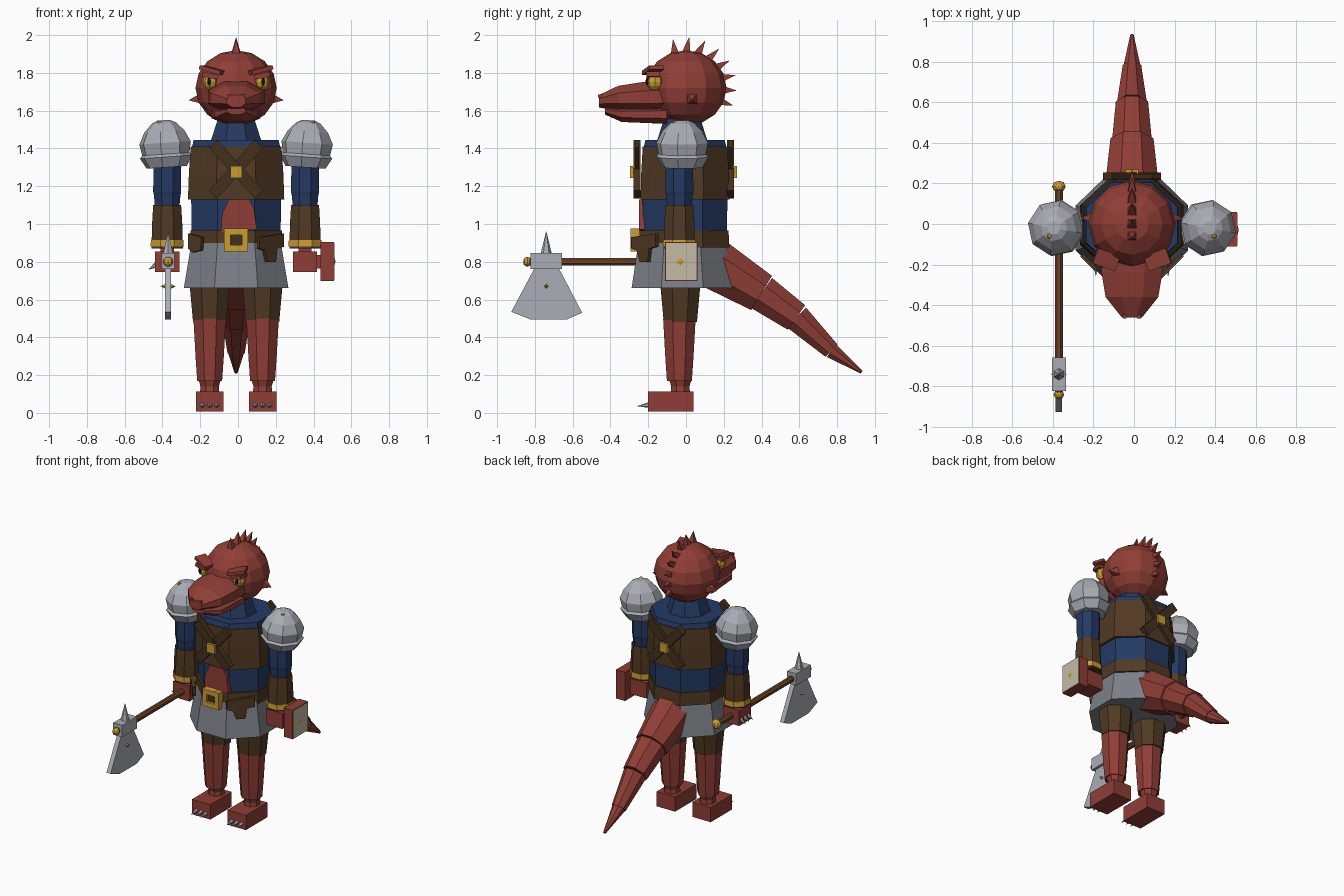
import bpy, bmesh, math
from mathutils import Vector, Matrix

cube = bpy.data.objects.get("Cube")
if cube:
    bpy.data.objects.remove(cube, do_unlink=True)


def material(name, r, g, b):
    m = bpy.data.materials.new(name)
    m.use_nodes = True
    m.diffuse_color = (r, g, b, 1)
    m.node_tree.nodes["Principled BSDF"].inputs["Base Color"].default_value = (r, g, b, 1)
    return m


RED = material("scale red", .28, .048, .037)
BLUE = material("tunic blue", .018, .042, .125)
BROWN = material("leather brown", .082, .041, .017)
STRAP = material("strap brown", .06, .03, .012)
STEEL = material("light steel", .4, .42, .46)
IRON = material("skirt iron", .2, .215, .24)
GOLD = material("gold", .6, .34, .035)
CREAM = material("cream", .56, .5, .38)
WOOD = material("wood", .16, .06, .022)
BLACK = material("black", .012, .008, .008)
CX = -.01  # body centre line


def finish(name, bm, mat):
    bmesh.ops.recalc_face_normals(bm, faces=bm.faces)
    me = bpy.data.meshes.new(name)
    bm.to_mesh(me)
    bm.free()
    me.materials.append(mat)
    ob = bpy.data.objects.new(name, me)
    bpy.context.collection.objects.link(ob)
    return ob


def loft(name, mat, rings, loc=(0, 0, 0), n=8, rot=Matrix()):
    """Rings of (height, x radius, y radius, y offset), flats on the axes."""
    bm = bmesh.new()
    grow = 1 / math.cos(math.pi / n)
    prev = None
    for ring in rings:
        h, rx = ring[:2]
        ry = ring[2] if len(ring) > 2 else rx
        oy = ring[3] if len(ring) > 3 else 0
        angles = [2 * math.pi * (i + .5) / n for i in range(n)]
        cur = [bm.verts.new((rx * grow * math.cos(a), oy + ry * grow * math.sin(a), h)) for a in angles]
        if prev:
            for i in range(n):
                j = (i + 1) % n
                bm.faces.new((prev[i], prev[j], cur[j], cur[i]))
        else:
            bm.faces.new(cur[::-1])
        prev = cur
    bm.faces.new(prev)
    bm.transform(Matrix.Translation(loc) @ rot)
    return finish(name, bm, mat)


def rod(name, mat, a, b, r0, r1, n=8):
    a, b = Vector(a), Vector(b)
    d = b - a
    return loft(name, mat, [(0, r0), (d.length, max(r1, .001))], a, n, d.to_track_quat('Z', 'Y').to_matrix().to_4x4())


def box(name, mat, loc, size, rot=Matrix()):
    bm = bmesh.new()
    bmesh.ops.create_cube(bm, size=1)
    bm.transform(Matrix.Translation(loc) @ rot @ Matrix.Diagonal((*size, 1)))
    return finish(name, bm, mat)


def ball(name, mat, loc, size, u=8, v=6):
    bm = bmesh.new()
    bmesh.ops.create_uvsphere(bm, u_segments=u, v_segments=v, radius=1)
    bm.transform(Matrix.Translation(loc) @ Matrix.Diagonal((*size, 1)))
    return finish(name, bm, mat)


def slab(name, mat, points, depth):
    """Flat outline pushed along a vector."""
    bm = bmesh.new()
    face = bm.faces.new([bm.verts.new(p) for p in points])
    out = bmesh.ops.extrude_face_region(bm, geom=[face])
    bmesh.ops.translate(bm, vec=depth, verts=[g for g in out["geom"] if isinstance(g, bmesh.types.BMVert)])
    return finish(name, bm, mat)


def turn(deg, axis):
    return Matrix.Rotation(math.radians(deg), 4, axis)


# Head, snout and jaw
ball("head", RED, (CX, 0, 1.72), (.215, .215, .2), 12, 8)
loft("snout", RED, [(.12, .15, .085, .01), (.24, .15, .08, .005), (.36, .13, .066), (.46, .05, .033, -.015)],
     (CX, 0, 1.665), 8, turn(90, 'X'))
loft("jaw", RED, [(.1, .13, .05), (.34, .115, .04), (.43, .05, .02, .02)], (CX, 0, 1.58), 8, turn(90, 'X'))

# Head crest
for i in range(8):
    a = math.radians(108 - i * 18.5)
    d = Vector((0, math.cos(a), math.sin(a)))
    length = .27 - .003 * i
    tip = Vector((CX, 0, 1.72)) + d * length + Vector((0, .015, 0))
    rod("crest_spike", RED, Vector((CX, 0, 1.72)) + d * .19, tip, .022, 0, 4)

# Torso
loft("collar", BLUE, [(1.42, .14), (1.53, .105), (1.57, .09)], (CX, -.02, 0))
loft("tunic", BLUE, [(.9, .235, .22), (1.15, .238, .225), (1.4, .235, .22), (1.445, .225, .21)], (CX, -.005, 0))
loft("leather_vest", BROWN, [(1.13, .255, .236), (1.27, .25, .232), (1.41, .24, .224)], (CX, -.005, 0))
loft("belt", BROWN, [(.875, .245, .24), (.965, .242, .235)], (CX, -.01, 0))
loft("armour_skirt", IRON, [(.66, .277, .268), (.9, .237, .232)], (CX, -.02, 0))
slab("belly_patch", RED, [(x, -.25, z) for x, z in
     [(-.09, .96), (-.085, 1.05), (-.05, 1.13), (.06, 1.13), (.085, 1.08), (.1, .97)]], (0, .03, 0))

# Crossed straps with studs, front and back
for end, y in (("front", -.26), ("back", .235)):
    for s in (-1, 1):
        box(end + "_strap", STRAP, (CX, y, 1.29), (.36, .03 + .008 * s, .06), turn(s * 48, 'Y'))
    box(end + "_stud", GOLD, (CX, y * 1.06, 1.275), (.062, .04, .062))

# Buckle
for s in (-1, 1):
    box("buckle_side", GOLD, (CX + s * .047, -.27, .915), (.034, .05, .12))
    box("buckle_bar", GOLD, (CX, -.27, .915 + s * .044), (.064, .05, .034))
box("buckle_centre", STRAP, (CX, -.262, .915), (.064, .03, .06))

# Torn belt flaps over the front corners of the skirt
for s, flap in ((1, [(0, .93), (0, .87), (.04, .86), (.06, .8), (.12, .8), (.13, .87), (.18, .88), (.18, .95)]),
                (-1, [(.08, .93), (.09, .86), (.15, .85), (.18, .87), (.18, .95)])):
    slab("belt_flap", BROWN, [(CX + s * (.11 + u * .72), -.275 + u * .72, z) for u, z in flap],
         (s * .015, -.015, 0))

# Tail, in overlapping segments
tail = [(.13, .8, .14), (.4, .635, .1), (.585, .505, .075), (.77, .33, .043), (.93, .215, .008)]
for (y0, z0, r0), (y1, z1, r1) in zip(tail, tail[1:]):
    rod("tail_segment", RED, (CX, y0, z0), (CX, y1, z1), r0 * .97, r1 * 1.06)

for s, side in ((-1, "right"), (1, "left")):
    # Eye, lids, brow, cheek spike, nostril
    ex = CX + s * .137
    ball(side + "_eye", GOLD, (ex, -.165, 1.752), (.04, .045, .045))
    ball(side + "_pupil", BLACK, (ex + s * .006, -.203, 1.755), (.012, .012, .022), 6, 4)
    box(side + "_upper_lid", RED, (ex, -.175, 1.785), (.085, .07, .025), turn(-s * 12, 'Y'))
    box(side + "_brow", RED, (ex - s * .01, -.175, 1.815), (.12, .08, .022), turn(s * 20, 'Z') @ turn(-s * 14, 'Y'))
    rod(side + "_cheek_spike", RED, (CX + s * .18, .03, 1.665), (CX + s * .25, .03, 1.655), .03, 0, 4)
    box(side + "_nostril", RED, (CX + s * .035, -.455, 1.677), (.018, .02, .016))

    # Leg and clawed foot
    lx = CX + s * .14
    loft(side + "_thigh", BROWN, [(.48, .088), (.7, .108)], (lx, -.03, 0))
    loft(side + "_shin", RED, [(.17, .066), (.3, .075), (.5, .086)], (lx, -.035, 0))
    loft(side + "_ankle", RED, [(.1, .052), (.14, .048), (.185, .062)], (lx, -.03, 0))
    box(side + "_foot", RED, (lx, -.08, .06), (.145, .24, .105))
    for i in (-1, 0, 1):
        rod(side + "_toe_claw", STEEL, (lx + i * .038, -.19, .042), (lx + i * .038, -.257, .036), .014, 0, 6)

    # Arm
    ax = CX + s * .365
    loft(side + "_upper_arm", BLUE, [(1.08, .064), (1.15, .07), (1.17, .074), (1.36, .072)], (ax, -.035, 0))
    loft(side + "_bracer", BROWN, [(.87, .083), (1.0, .08), (1.1, .074)], (ax, -.035, 0))
    loft(side + "_cuff", GOLD, [(.88, .088), (.915, .086)], (ax, -.035, 0))
    box(side + "_hand", RED, (ax, -.035, .8), (.128, .13, .11))
    box(side + "_wrist", RED, (ax, -.035, .86), (.07, .07, .04))
    loft(side + "_pauldron", STEEL, [(-.07, .1), (-.015, .13), (0, .118), (.06, .128), (.12, .1), (.165, .06),
         (.18, .03)], (CX + s * .372, -.02, 1.37), 8, turn(s * 4, 'Y') @ turn(12, 'Z'))
    ball(side + "_pauldron_rivet", GOLD, (CX + s * .405, -.06, 1.535), (.014, .014, .014), 6, 4)

# Finger claws on the axe hand
for i in (-1, 0, 1):
    rod("finger_claw", STEEL, (-.43, -.035 + i * .04, .785), (-.472, -.035 + i * .04, .76), .014, 0, 6)

# Bound tome held at the left side
box("tome_grip", RED, (.42, -.025, .8), (.06, .08, .07))
box("tome", RED, (.472, -.025, .802), (.07, .17, .205))
box("tome_page", CREAM, (.508, -.025, .802), (.006, .16, .195))
ball("tome_gem", GOLD, (.508, -.03, .802), (.008, .034, .034), 4, 2)

# Axe
AX = -.37
rod("axe_handle", WOOD, (AX, .17, .8), (AX, -.83, .8), .02, .02)
ball("handle_pommel", GOLD, (AX, .185, .8), (.034, .028, .034))
ball("axe_end_cap", GOLD, (AX, -.84, .8), (.026, .022, .026))
box("axe_socket", STEEL, (AX, -.74, .803), (.07, .165, .085))
rod("axe_spike", STEEL, (AX, -.74, .84), (AX, -.74, .96), .026, 0, 6)
slab("axe_blade", STEEL, [(AX - .016, y, z) for y, z in
     [(-.8, .77), (-.675, .77), (-.55, .53), (-.63, .495), (-.825, .495), (-.925, .535)]], (.032, 0, 0))
ball("blade_rivet", GOLD, (AX, -.74, .67), (.04, .02, .02), 4, 2)
